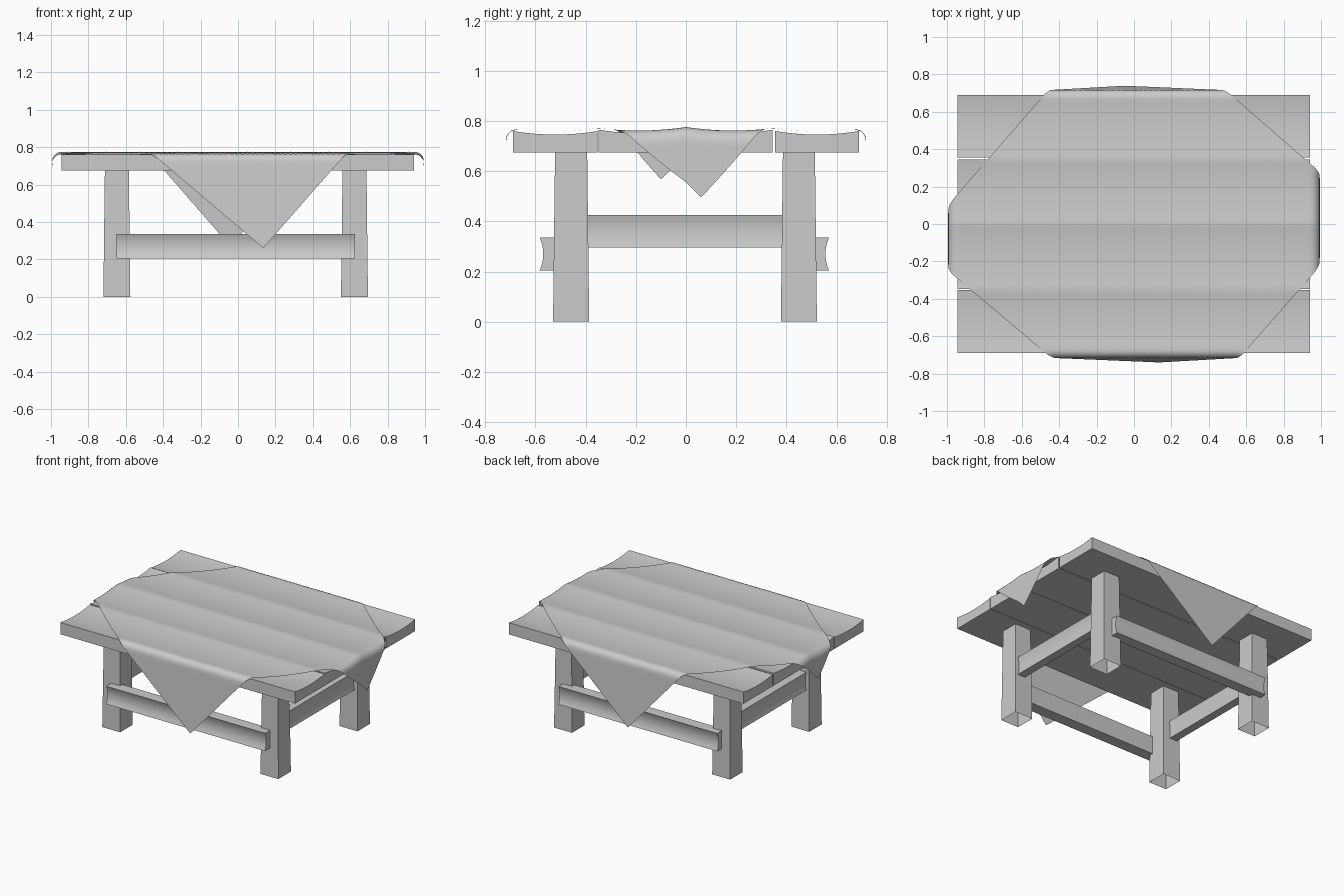
import bpy, bmesh, math

if "Cube" in bpy.data.objects:
    bpy.data.objects.remove(bpy.data.objects["Cube"])


def make(name, verts, faces, angle=30):
    me = bpy.data.meshes.new(name)
    me.from_pydata(verts, [], faces)
    bm = bmesh.new()
    bm.from_mesh(me)
    bmesh.ops.recalc_face_normals(bm, faces=bm.faces)
    bm.to_mesh(me)
    bm.free()
    ob = bpy.data.objects.new(name, me)
    bpy.context.collection.objects.link(ob)
    bpy.ops.object.select_all(action='DESELECT')
    ob.select_set(True)
    bpy.context.view_layer.objects.active = ob
    bpy.ops.object.shade_smooth_by_angle(angle=math.radians(angle))
    return ob


def loft(name, rings, capped=True):
    """Skin equal-length closed rings; optionally cap both ends."""
    n = len(rings[0])
    verts = [p for r in rings for p in r]
    faces = [(k * n + i, k * n + (i + 1) % n, (k + 1) * n + (i + 1) % n, (k + 1) * n + i)
             for k in range(len(rings) - 1) for i in range(n)]
    if capped:
        faces += [tuple(range(n)), tuple(range(len(verts) - n, len(verts)))]
    return make(name, verts, faces)


def dished(a0, a1, b0, b1, dip, n=8):
    """Rectangle (a wide, b high) whose b1 side is dished inwards by dip."""
    prof = [(a0, b0), (a1, b0)]
    for i in range(n + 1):
        t = 1 - 2 * i / n
        prof.append(((a0 + a1) / 2 + t * (a1 - a0) / 2, b1 - dip * (1 - t * t)))
    return prof


# table top planks with worn, dished upper faces
for name, y0, y1, top in (("front_plank", -0.69, -0.352, 0.76),
                          ("front_middle_plank", -0.348, -0.003, 0.765),
                          ("back_middle_plank", 0.0, 0.345, 0.765),
                          ("back_plank", 0.355, 0.69, 0.76)):
    prof = dished(y0, y1, 0.675, top, 0.014)
    loft(name, [[(x, y, z) for y, z in prof] for x in (-0.945, 0.94)])

# legs: slightly tapered, open underneath
LEG_X = {"left": -0.648, "right": 0.623}
LEG_Y = {"front": -0.458, "back": 0.45}
for ny, cy in LEG_Y.items():
    for nx, cx in LEG_X.items():
        rings = [[(cx + sx * h, cy + sy * h, z)
                  for sx, sy in ((-1, -1), (1, -1), (1, 1), (-1, 1))]
                 for z, h in ((0, 0.072), (0.17, 0.07), (0.34, 0.068), (0.51, 0.066), (0.68, 0.064))]
        loft(f"{ny}_{nx}_leg", rings, capped=False)

# long rails fixed to the outside of the legs
for name, s, inner, outer in (("front_rail", -1, 0.50, 0.583), ("back_rail", 1, 0.49, 0.57)):
    prof = dished(0.205, 0.335, inner, outer, 0.014)
    loft(name, [[(x, s * y, z) for z, y in prof] for x in (-0.65, 0.625)])

# cross rails between front and back legs
for name, s, inner, outer in (("left_cross_rail", -1, 0.635, 0.695), ("right_cross_rail", 1, 0.61, 0.67)):
    prof = dished(0.295, 0.425, inner, outer, 0.01)
    loft(name, [[(s * x, y, z) for z, x in prof] for y in (-0.40, 0.39)])


# cloth: a turned square laid on the top and folded over the four sides
def fold(v, edge, r, flare):
    """Flat coordinate -> (position, drop) around a rounded edge."""
    s, d = math.copysign(1, v), abs(v) - edge
    if d <= 0:
        return v, 0.0
    arc = r * math.pi / 2
    if d < arc:
        return s * (edge + r * math.sin(d / r)), r * (1 - math.cos(d / r))
    return s * (edge + r + flare * (d - arc)), r + d - arc


def cloth_height(y):
    y = max(-0.69, min(0.69, y))
    t = (abs(y) % 0.348) / 0.348 * 2 - 1
    return 0.768 - 0.012 * (1 - t * t) + 0.008 * (1 - abs(y) / 0.69)


N = 90
front, right, back, left = (0.135, -1.205), (1.245, 0.06), (-0.05, 1.185), (-1.17, -0.1)
verts = []
for j in range(N + 1):
    for i in range(N + 1):
        u, w = i / N, j / N
        fx, fy = [(1 - u) * (1 - w) * front[k] + u * (1 - w) * right[k]
                  + u * w * back[k] + (1 - u) * w * left[k] for k in (0, 1)]
        x, dx = fold(fx, 0.945, 0.048, 0.01)
        y, dy = fold(fy, 0.675, 0.042, 0.05)
        verts.append((x, y, cloth_height(y) - max(dx, dy)))
faces = [(j * (N + 1) + i, j * (N + 1) + i + 1, (j + 1) * (N + 1) + i + 1, (j + 1) * (N + 1) + i)
         for j in range(N) for i in range(N)]
make("tablecloth", verts, faces, 60)
